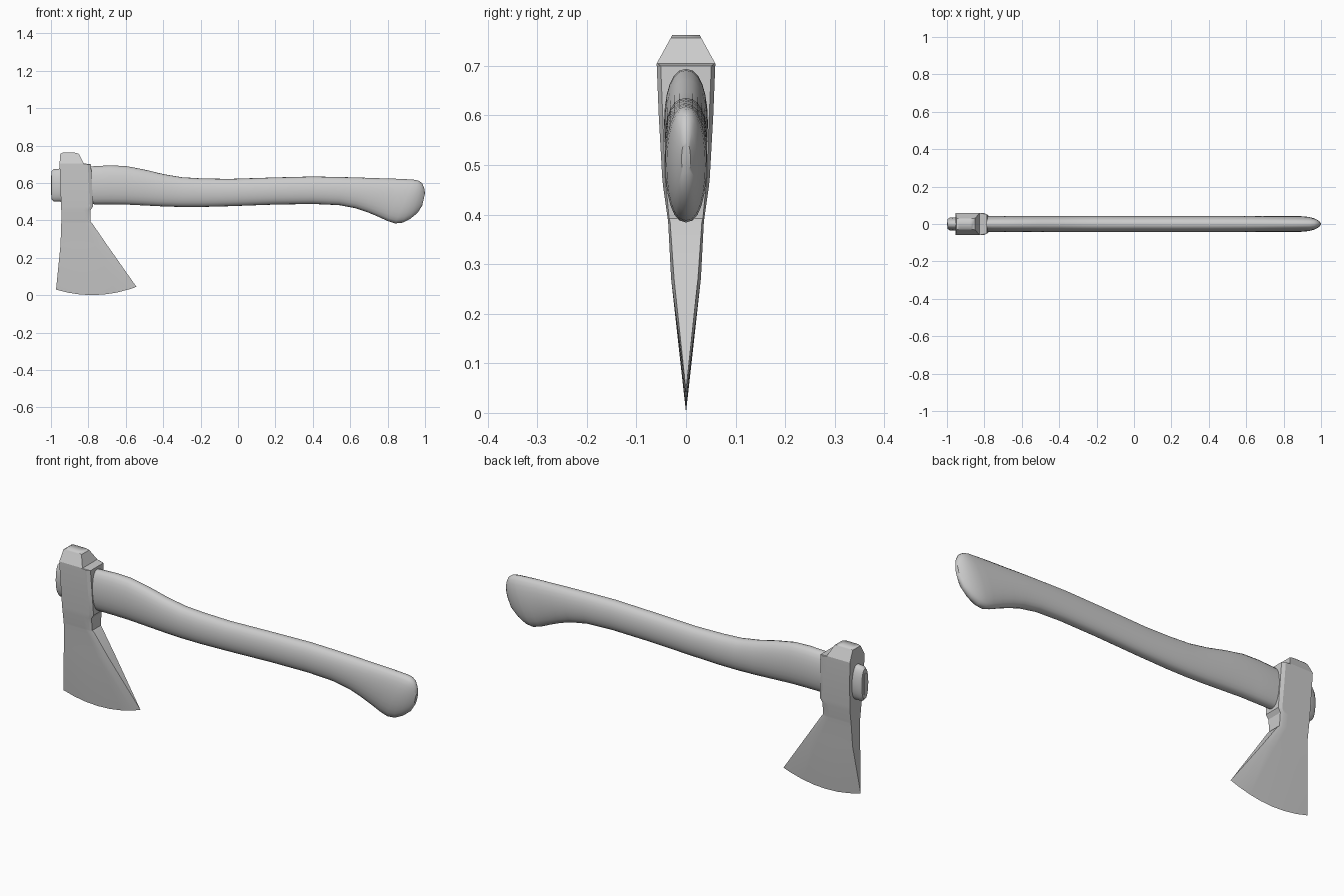
import bpy, bmesh
from math import sin, cos, pi, copysign, radians

if "Cube" in bpy.data.objects:
    bpy.data.objects.remove(bpy.data.objects["Cube"])


def make(name, rings, cyclic, caps, smooth):
    """Bridge equal-length rings of points into one mesh object."""
    bm = bmesh.new()
    vs = [[bm.verts.new(p) for p in r] for r in rings]
    n = len(vs[0])
    for a, b in zip(vs, vs[1:]):
        for i in range(n if cyclic else n - 1):
            j = (i + 1) % n
            bm.faces.new((a[i], a[j], b[j], b[i]))
    if caps:
        bm.faces.new(vs[0])
        bm.faces.new(vs[-1])
    bmesh.ops.remove_doubles(bm, verts=bm.verts[:], dist=0.0003)
    bmesh.ops.recalc_face_normals(bm, faces=bm.faces[:])
    me = bpy.data.meshes.new(name)
    bm.to_mesh(me)
    bm.free()
    ob = bpy.data.objects.new(name, me)
    bpy.context.collection.objects.link(ob)
    bpy.context.view_layer.objects.active = ob
    ob.select_set(True)
    if smooth:
        bpy.ops.object.shade_smooth_by_angle(angle=radians(smooth))
    ob.select_set(False)
    return ob


# Handle: oval sections given by top x, top z, bottom x, bottom z, half width
sections = [
    (-.997, .663, -.997, .512, .026), (-.985, .674, -.985, .50, .034),
    (-.95, .677, -.95, .50, .036), (-.82, .685, -.82, .49, .04),
    (-.76, .691, -.76, .486, .043), (-.68, .694, -.68, .486, .044),
    (-.6, .691, -.6, .485, .044), (-.5, .672, -.5, .48, .044),
    (-.4, .648, -.4, .475, .043), (-.3, .631, -.3, .472, .043),
    (-.2, .625, -.2, .472, .043), (-.05, .622, -.05, .476, .042),
    (.2, .630, .2, .485, .042), (.4, .635, .4, .488, .042),
    (.55, .632, .54, .482, .042), (.66, .629, .63, .465, .042),
    (.74, .626, .69, .445, .042), (.82, .624, .75, .42, .042),
    (.89, .621, .80, .397, .042), (.94, .618, .84, .384, .042),
    (.965, .613, .88, .388, .039), (.984, .60, .92, .408, .032),
    (.995, .575, .96, .44, .021), (1.0, .545, .985, .48, .009),
]
N = 24
rings = []
for tx, tz, bx, bz, w in sections:
    ring = []
    for k in range(N):
        a = 2 * pi * k / N
        c, s = cos(a), sin(a)
        y = w * copysign(abs(s) ** 0.85, s)
        t = (1 + c) / 2
        ring.append((bx + (tx - bx) * t, y, bz + (tz - bz) * t))
    rings.append(ring)
make("handle", rings, True, True, 40)

# Axe head: rows of z, left x, right x, half width, half width at right rim
rows = [
    (.762, -.938, -.872, .028, .028), (.756, -.950, -.850, .031, .031),
    (.705, -.954, -.825, .059, .059), (.700, -.954, -.786, .059, .051),
    (.60, -.950, -.781, .055, .047), (.475, -.946, -.775, .048, .042),
    (.455, -.945, -.788, .046, .040), (.392, -.945, -.788, .037, .034),
    (.385, -.945, -.780, .036, .032), (.27, -.949, -.701, .030, .024),
]
cols = [0, .15, .3, .45, .6, .75, .9, 1]
rings = []
for z, xl, xr, w, wr in rows:
    front = [(xl + (xr - xl) * t, -(wr if t == 1 else w), z) for t in cols]
    rings.append(front + [(x, -y, z) for x, y, _ in reversed(front)])
# Curved cutting edge
edge = []
for t in cols:
    z = .03 * (1 - t) + .045 * t - .145 * t * (1 - t)
    edge.append((-.973 + .43 * t, 0, max(z, 0)))
rings.append(edge + edge[::-1])
head = make("axe_head", rings, True, False, 20)
bm = bmesh.new()
bm.from_mesh(head.data)
# Close the flat poll top
bmesh.ops.holes_fill(bm, edges=[e for e in bm.edges if e.is_boundary], sides=0)
bmesh.ops.recalc_face_normals(bm, faces=bm.faces[:])
bm.to_mesh(head.data)
bm.free()

# Wedge driven into the handle end
make("eye_wedge", [[(x, -.009, .535), (x, .009, .535), (x, .009, .64), (x, -.009, .64)]
                   for x in (-1.0, -.95)], True, True, 0)
